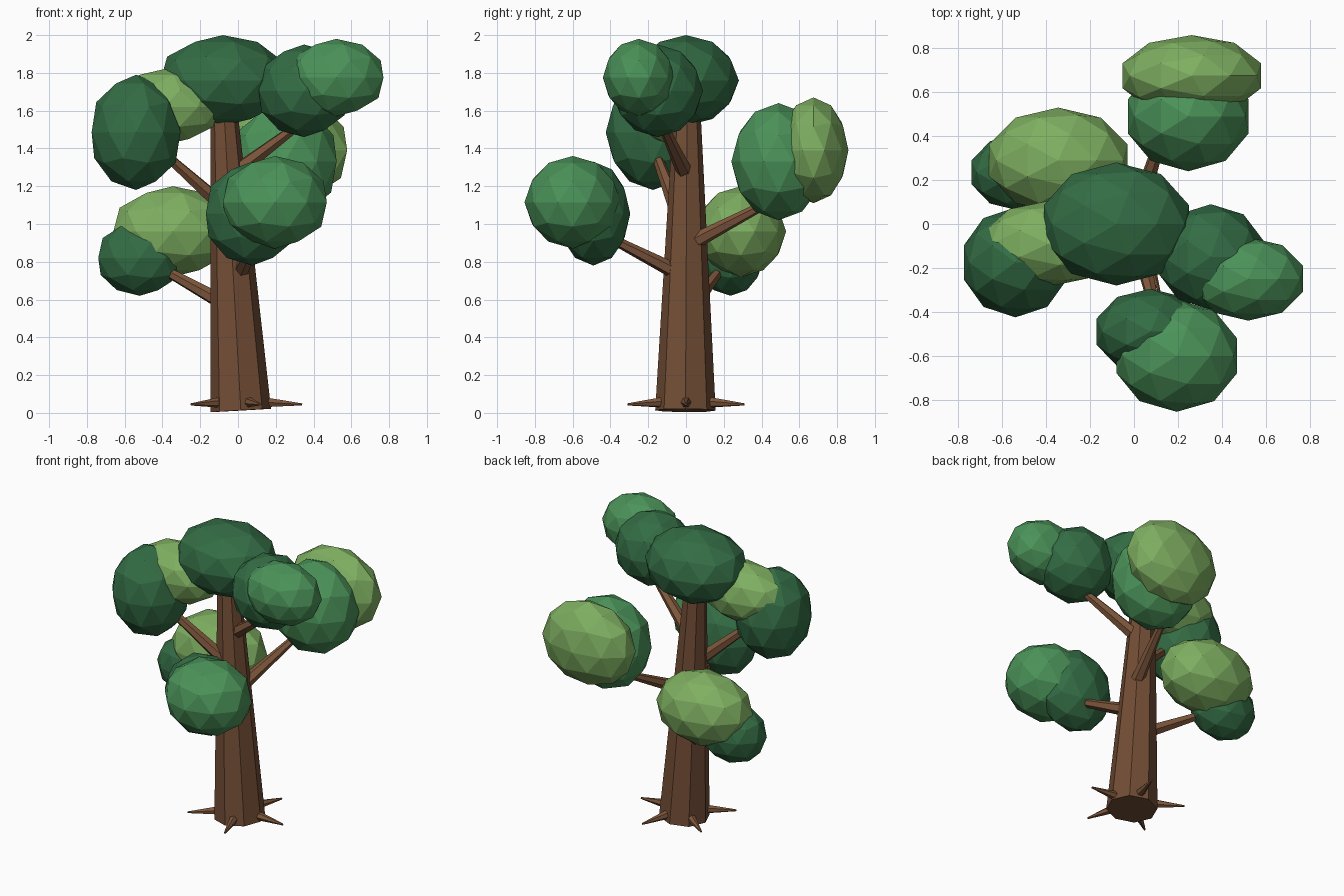
import bpy
import bmesh
from math import cos, sin, tau
from mathutils import Vector, Matrix

if "Cube" in bpy.data.objects:
    bpy.data.objects.remove(bpy.data.objects["Cube"])


def material(name, rgb):
    m = bpy.data.materials.new(name)
    m.diffuse_color = (*rgb, 1)
    m.use_nodes = True
    m.node_tree.nodes["Principled BSDF"].inputs["Base Color"].default_value = m.diffuse_color
    return m


BARK = material("bark", (0.17, 0.075, 0.036))
BRANCH = material("branch_bark", (0.21, 0.095, 0.045))
DARK = material("dark_leaf", (0.033, 0.15, 0.058))
MID = material("mid_leaf", (0.07, 0.29, 0.10))
LIGHT = material("light_leaf", (0.21, 0.43, 0.12))


def finish(name, bm, mat):
    mesh = bpy.data.meshes.new(name)
    bm.to_mesh(mesh)
    bm.free()
    mesh.materials.append(mat)
    obj = bpy.data.objects.new(name, mesh)
    bpy.context.collection.objects.link(obj)
    return obj


def taper(name, a, b, r1, r2, sides, mat):
    """Tapered faceted rod from a to b."""
    a, b = Vector(a), Vector(b)
    d = b - a
    rot = Vector((0, 0, 1)).rotation_difference(d).to_matrix().to_4x4()
    bm = bmesh.new()
    bmesh.ops.create_cone(bm, cap_ends=True, segments=sides, radius1=r1, radius2=r2,
                          depth=d.length,
                          matrix=Matrix.Translation((a + b) / 2) @ rot)
    return finish(name, bm, mat)


def foliage(name, center, radii, mat):
    """Low-poly leaf clump filling center +- radii."""
    bm = bmesh.new()
    bmesh.ops.create_icosphere(bm, subdivisions=2, radius=1)
    ext = [max(abs(v.co[i]) for v in bm.verts) for i in range(3)]
    for v in bm.verts:
        v.co = Vector([center[i] + v.co[i] * radii[i] / ext[i] for i in range(3)])
    return finish(name, bm, mat)


# Leaning trunk
taper("trunk", (0.015, -0.003, 0.013), (-0.08, 0.006, 1.7), 0.16, 0.066, 8, BARK)

# Roots spread round the base
for k in range(5):
    c, s = cos(tau * k / 5), sin(tau * k / 5)
    taper(f"root_{k + 1}", (0.015 + 0.1 * c, 0.1 * s, 0.058),
          (0.015 + 0.325 * c, 0.325 * s, 0.045), 0.033, 0.006, 6, BRANCH)

# Branches
branches = [
    ("branch_upper_left", (-0.04, -0.04, 1.06), (-0.45, -0.18, 1.425)),
    ("branch_upper_right", (-0.03, 0.0, 1.26), (0.37, -0.14, 1.56)),
    ("branch_front", (0.0, 0.0, 0.72), (0.11, -0.45, 0.95)),
    ("branch_back", (0.0, 0.0, 0.885), (0.14, 0.45, 1.12)),
    ("branch_lower_left", (-0.02, 0.02, 0.55), (-0.46, 0.21, 0.795)),
]
for name, a, b in branches:
    taper(name, a, b, 0.045, 0.022, 6, BRANCH)

# Leaf clumps
clumps = [
    ("crown_leaves", (-0.08, 0.0, 1.76), (0.33, 0.28, 0.24), DARK),
    ("upper_right_leaves_inner", (0.35, -0.15, 1.705), (0.24, 0.24, 0.245), DARK),
    ("upper_right_leaves_outer", (0.52, -0.25, 1.775), (0.25, 0.19, 0.205), MID),
    ("upper_left_leaves_outer", (-0.54, -0.175, 1.485), (0.235, 0.25, 0.305), DARK),
    ("upper_left_leaves_inner", (-0.39, -0.09, 1.62), (0.29, 0.195, 0.2), LIGHT),
    ("lower_left_leaves_inner", (-0.345, 0.29, 0.96), (0.315, 0.24, 0.24), LIGHT),
    ("lower_left_leaves_outer", (-0.52, 0.235, 0.82), (0.22, 0.175, 0.2), DARK),
    ("front_leaves_inner", (0.075, -0.49, 1.055), (0.245, 0.195, 0.275), DARK),
    ("front_leaves_outer", (0.195, -0.6, 1.115), (0.275, 0.255, 0.245), MID),
    ("back_leaves_inner", (0.247, 0.49, 1.33), (0.275, 0.25, 0.31), MID),
    ("back_leaves_outer", (0.263, 0.675, 1.39), (0.315, 0.185, 0.28), LIGHT),
]
for clump in clumps:
    foliage(*clump)
